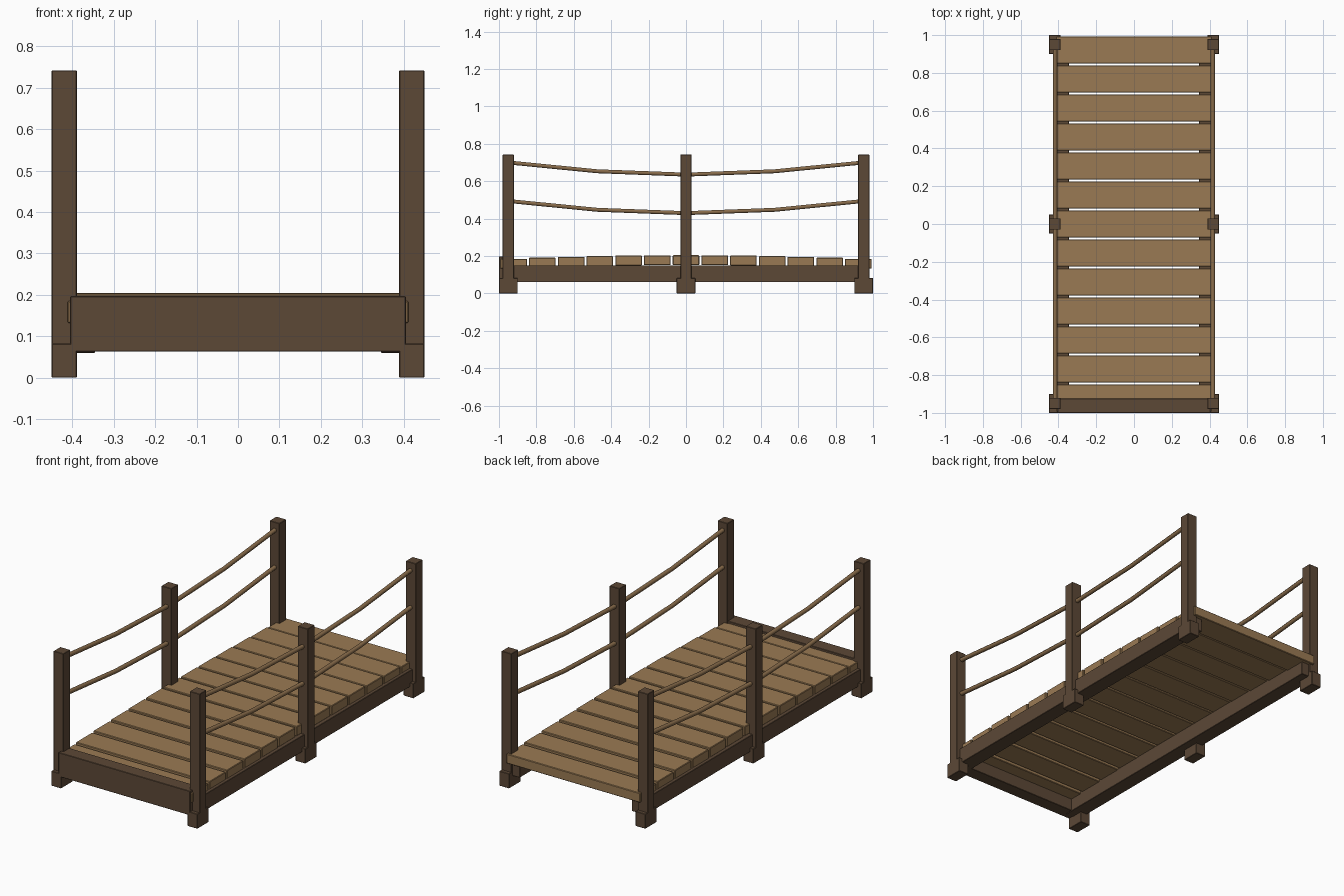
import bpy, bmesh
from mathutils import Vector

if "Cube" in bpy.data.objects:
    bpy.data.objects.remove(bpy.data.objects["Cube"])


def material(name, rgb):
    m = bpy.data.materials.new(name)
    m.diffuse_color = (*rgb, 1)
    m.use_nodes = True
    m.node_tree.nodes["Principled BSDF"].inputs["Base Color"].default_value = m.diffuse_color
    return m


DARK = material("dark_wood", (0.107, 0.065, 0.037))
TAN = material("plank_wood", (0.323, 0.195, 0.088))
ROPE = material("rope_fibre", (0.25, 0.15, 0.07))


def box(name, lo, hi, mat, bevel=0.0):
    lo, hi = Vector(lo), Vector(hi)
    bm = bmesh.new()
    bmesh.ops.create_cube(bm, size=1)
    bmesh.ops.scale(bm, vec=hi - lo, verts=bm.verts)
    bmesh.ops.translate(bm, vec=(lo + hi) / 2, verts=bm.verts)
    if bevel:
        bmesh.ops.bevel(bm, geom=bm.edges[:], offset=bevel, segments=1, affect='EDGES')
    me = bpy.data.meshes.new(name)
    bm.to_mesh(me)
    bm.free()
    me.materials.append(mat)
    ob = bpy.data.objects.new(name, me)
    bpy.context.collection.objects.link(ob)
    return ob


def rope(name, x, drop):
    cu = bpy.data.curves.new(name, 'CURVE')
    cu.dimensions = '3D'
    cu.bevel_depth = 0.012
    cu.bevel_resolution = 1
    cu.use_fill_caps = True
    path = [(-0.95, 0.70), (-0.475, 0.653), (0, 0.635), (0.475, 0.653), (0.95, 0.70)]
    sp = cu.splines.new('POLY')
    sp.points.add(len(path) - 1)
    for p, (y, z) in zip(sp.points, path):
        p.co = (x, y, z - drop, 1)
    cu.materials.append(ROPE)
    bpy.context.collection.objects.link(bpy.data.objects.new(name, cu))


# Deck: thirteen planks stepping up in a slight arch
for i in range(13):
    y = (i - 6) * 0.1535
    top = 0.204 - 0.019 * (y / 0.92) ** 2
    box(f"plank_{i + 1}", (-0.412, y - 0.071, top - 0.053), (0.412, y + 0.071, top), TAN, 0.003)

# Beam across the front end
box("front_beam", (-0.405, -1.0, 0.063), (0.405, -0.925, 0.197), DARK, 0.002)

for side, s in (("left", -1), ("right", 1)):
    def span(a, b):
        return sorted((s * a, s * b))

    # Long beam under the deck
    x0, x1 = span(0.345, 0.43)
    box(f"{side}_side_beam", (x0, -0.97, 0.06), (x1, 0.97, 0.15), DARK, 0.002)

    # Posts on wider feet
    x0, x1 = span(0.389, 0.45)
    for pos, y in (("front", -0.95), ("middle", 0), ("back", 0.95)):
        box(f"{side}_{pos}_post", (x0, y - 0.03, 0.02), (x1, y + 0.03, 0.742), DARK, 0.002)
        box(f"{side}_{pos}_foot", (x0, y - 0.05, 0), (x1, y + 0.05, 0.082), DARK, 0.002)

    # Sagging handrail ropes
    rope(f"{side}_upper_rope", s * 0.418, 0)
    rope(f"{side}_lower_rope", s * 0.418, 0.206)
